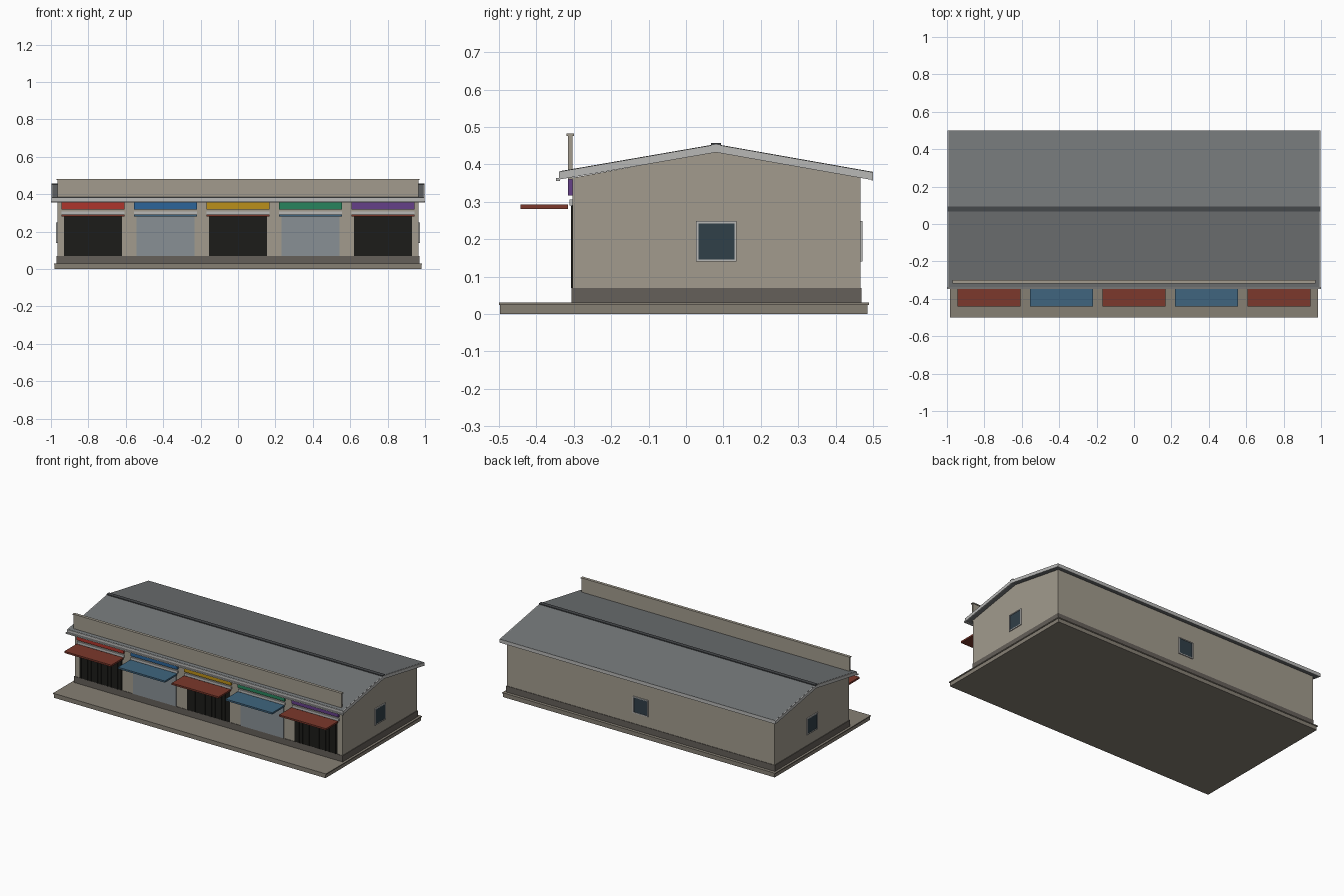
import bpy

if "Cube" in bpy.data.objects:
    bpy.data.objects.remove(bpy.data.objects["Cube"])

mats = {}
def mat(name, rgb):
    if name not in mats:
        m = bpy.data.materials.new(name)
        m.diffuse_color = (*rgb, 1)
        m.use_nodes = True
        m.node_tree.nodes["Principled BSDF"].inputs["Base Color"].default_value = m.diffuse_color
        mats[name] = m
    return mats[name]

WALL = mat("wall_plaster", (0.36, 0.33, 0.27))
STONE = mat("plinth_stone", (0.13, 0.115, 0.10))
PAVE = mat("paving", (0.24, 0.215, 0.175))
ROOF = mat("roof_sheet", (0.17, 0.18, 0.185))
TRIM = mat("pale_trim", (0.48, 0.48, 0.47))
DARK = mat("dark_metal", (0.06, 0.065, 0.07))
INSIDE = mat("shop_interior", (0.012, 0.012, 0.01))
SHUTTER = mat("shutter_grey", (0.25, 0.28, 0.30))
GLASS = mat("window_glass", (0.03, 0.05, 0.065))

def box(name, x, y, z, m):
    """Box from (min, max) ranges on each axis."""
    bpy.ops.mesh.primitive_cube_add(size=1, location=[sum(r) / 2 for r in (x, y, z)])
    o = bpy.context.object
    o.name = name
    o.scale = [r[1] - r[0] for r in (x, y, z)]
    bpy.ops.object.transform_apply(location=False, rotation=False, scale=True)
    o.data.materials.append(m)
    return o

def extrude_x(name, profile, x0, x1, m):
    """Closed (y, z) profile swept along x."""
    n = len(profile)
    verts = [(x, y, z) for x in (x0, x1) for y, z in profile]
    faces = [tuple(range(n))[::-1], tuple(range(n, 2 * n))]
    faces += [(i, (i + 1) % n, n + (i + 1) % n, n + i) for i in range(n)]
    me = bpy.data.meshes.new(name)
    me.from_pydata(verts, [], faces)
    me.materials.append(m)
    o = bpy.data.objects.new(name, me)
    bpy.context.collection.objects.link(o)
    return o

# Paved base with a slightly wider lip
box("base_slab", (-0.98, 0.98), (-0.497, 0.485), (0, 0.024), PAVE)
box("base_lip", (-0.985, 0.985), (-0.5, 0.489), (0.024, 0.03), PAVE)

# Gabled body and plinth
extrude_x("walls", [(-0.303, 0.03), (0.466, 0.03), (0.466, 0.364), (0.08, 0.434), (-0.303, 0.364)],
          -0.966, 0.966, WALL)
box("plinth", (-0.97, 0.97), (-0.306, 0.469), (0.03, 0.07), STONE)

# Roof: two slopes, verge boards, eave fascias, ridge cap
def roof_profile(t):
    return [(-0.336, 0.36), (0.08, 0.432), (0.499, 0.358),
            (0.499, 0.358 + t), (0.08, 0.432 + t), (-0.336, 0.36 + t)]
extrude_x("roof", roof_profile(0.022), -0.992, 0.992, ROOF)
for side, a, b in (("left", -0.997, -0.992), ("right", 0.992, 0.997)):
    extrude_x("verge_board_" + side, roof_profile(0.021), a, b, TRIM)
box("back_fascia", (-0.997, 0.997), (0.496, 0.5), (0.357, 0.379), TRIM)
box("front_fascia", (-0.997, 0.997), (-0.339, -0.335), (0.36, 0.381), TRIM)
box("front_gutter", (-1, 1), (-0.348, -0.337), (0.356, 0.364), TRIM)
box("ridge_cap", (-0.997, 0.997), (0.067, 0.093), (0.447, 0.457), DARK)

# Front parapet with coping
box("parapet", (-0.966, 0.966), (-0.315, -0.304), (0.36, 0.476), WALL)
box("parapet_coping", (-0.97, 0.97), (-0.319, -0.3), (0.476, 0.482), WALL)

# Five shop bays: door, header, sign, awning
signs = [("red", (0.42, 0.035, 0.025)), ("blue", (0.025, 0.13, 0.32)), ("yellow", (0.5, 0.28, 0.01)),
         ("green", (0.02, 0.23, 0.11)), ("purple", (0.13, 0.05, 0.25))]
awning_red = mat("awning_red", (0.2, 0.04, 0.025))
awning_blue = mat("awning_blue", (0.05, 0.13, 0.21))
for i, (colour, rgb) in enumerate(signs):
    cx = (i - 2) * 0.3875
    wide = (cx - 0.169, cx + 0.169)
    door = (cx - 0.155, cx + 0.155)
    if i % 2 == 0:
        box(f"open_doorway_{i}", door, (-0.305, -0.29), (0.07, 0.29), INSIDE)
        for k in range(13):
            bx = cx - 0.144 + k * 0.024
            box(f"door_bar_{i}_{k}", (bx - 0.002, bx + 0.002), (-0.308, -0.304), (0.07, 0.288), INSIDE)
    else:
        box(f"roller_shutter_{i}", door, (-0.306, -0.29), (0.07, 0.29), SHUTTER)
    box(f"shutter_header_{i}", wide, (-0.311, -0.3), (0.29, 0.306), TRIM)
    box(f"sign_board_{i}", wide, (-0.315, -0.3), (0.317, 0.36), mat("sign_" + colour, rgb))
    box(f"awning_{i}", wide, (-0.442, -0.315), (0.281, 0.292), awning_blue if i % 2 else awning_red)

# Windows on both gables and the back wall: four frame bars around a pane
def window(name, c, axis, wall, out):
    lo, hi = sorted((wall - out * 0.005, wall + out * 0.006))
    def part(label, u, z, depth, m):
        box(f"{name}_{label}", depth if axis == 'x' else u, u if axis == 'x' else depth, z, m)
    a, b, z0, z1, t = c - 0.054, c + 0.054, 0.14, 0.248, 0.006
    pane = sorted((wall - out * 0.005, wall + out * 0.003))
    part("glass", (a + t, b - t), (z0 + t, z1 - t), pane, GLASS)
    part("sill", (a, b), (z0, z0 + t), (lo, hi), TRIM)
    part("head", (a, b), (z1 - t, z1), (lo, hi), TRIM)
    part("jamb_a", (a, a + t), (z0 + t, z1 - t), (lo, hi), TRIM)
    part("jamb_b", (b - t, b), (z0 + t, z1 - t), (lo, hi), TRIM)

window("right_window", 0.081, 'x', 0.966, 1)
window("left_window", 0.081, 'x', -0.966, -1)
window("back_window", 0.0, 'y', 0.466, 1)
